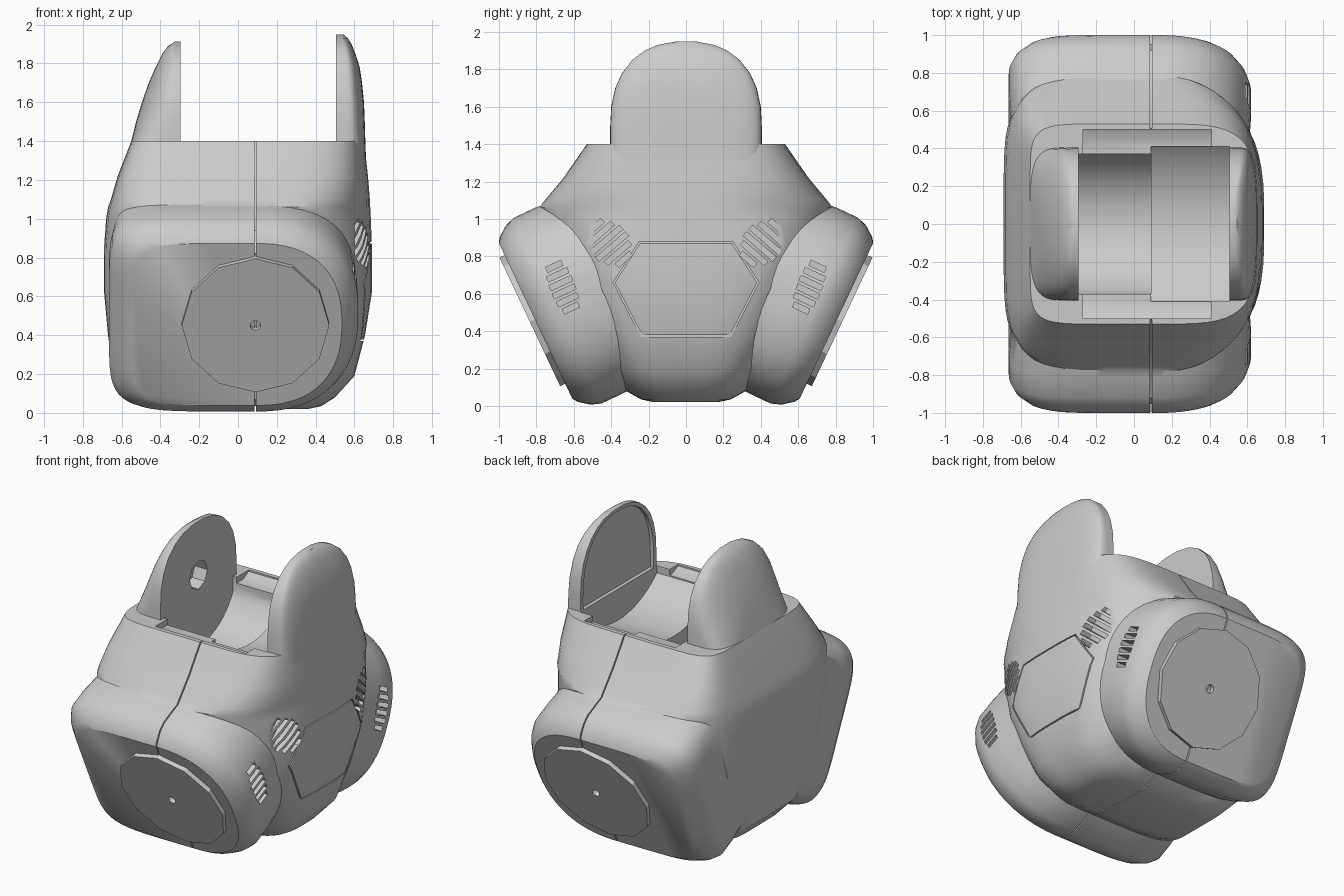
import bpy, bmesh, math
from mathutils import Vector

if "Cube" in bpy.data.objects:
    bpy.data.objects.remove(bpy.data.objects["Cube"])

SEAM = 0.09
grey = bpy.data.materials.new("plain grey")
grey.use_nodes = True
grey.diffuse_color = (0.6, 0.6, 0.6, 1)
grey.node_tree.nodes["Principled BSDF"].inputs["Base Color"].default_value = (0.6, 0.6, 0.6, 1)


def loft(name, rings):
    """Skin a list of equal-length rings and close both ends."""
    bm = bmesh.new()
    loops = [[bm.verts.new(p) for p in ring] for ring in rings]
    n = len(loops[0])
    for a, b in zip(loops, loops[1:]):
        for i in range(n):
            j = (i + 1) % n
            bm.faces.new((a[i], a[j], b[j], b[i]))
    bm.faces.new(loops[0])
    bm.faces.new(loops[-1])
    bmesh.ops.recalc_face_normals(bm, faces=bm.faces)
    me = bpy.data.meshes.new(name)
    bm.to_mesh(me)
    bm.free()
    ob = bpy.data.objects.new(name, me)
    bpy.context.collection.objects.link(ob)
    me.materials.append(grey)
    return ob


def prism(name, outline, x0, x1):
    """Extrude a (y, z) outline along x."""
    return loft(name, [[(x, y, z) for y, z in outline] for x in (x0, x1)])


def boolean(ob, other, op="DIFFERENCE"):
    """Apply a boolean and discard the helper."""
    mod = ob.modifiers.new("cut", "BOOLEAN")
    mod.operation, mod.object, mod.solver = op, other, "EXACT"
    bpy.context.view_layer.update()
    dg = bpy.context.evaluated_depsgraph_get()
    me = bpy.data.meshes.new_from_object(ob.evaluated_get(dg))
    ob.modifiers.clear()
    ob.data = me
    bpy.data.objects.remove(other)


def smooth(ob, angle=32):
    bpy.ops.object.select_all(action="DESELECT")
    ob.select_set(True)
    bpy.context.view_layer.objects.active = ob
    bpy.ops.object.shade_smooth_by_angle(angle=math.radians(angle))


def rounded(left, right, half, p_left, p_right, n=56):
    """Lopsided superellipse: squarer on the left, rounder on the right."""
    pts = []
    for i in range(n):
        t = 2 * math.pi * (i + 0.5) / n
        c, s = math.cos(t), math.sin(t)
        a, p = (right, p_right) if c > 0 else (left, p_left)
        pts.append((math.copysign(a * abs(c) ** (2 / p), c),
                    math.copysign(half * abs(s) ** (2 / p), s)))
    return pts


# Main body: sections stacked in height (z, min x, max x, half depth, right squareness)
sections = [(0.02, -.40, .36, .17, 3), (0.035, -.46, .43, .24, 3), (0.08, -.54, .50, .32, 3.2),
            (0.19, -.64, .60, .39, 3.4), (0.4, -.67, .655, .5, 3.4), (0.62, -.69, .69, .6, 3.4),
            (0.86, -.69, .69, .705, 3), (1.0, -.68, .685, .765, 2.6), (1.06, -.67, .682, .785, 2.5),
            (1.1, -.655, .68, .755, 2.8), (1.22, -.62, .67, .655, 3.4), (1.4, -.55, .65, .53, 4.2)]
body = loft("body", [[(SEAM + x, y, z) for x, y in rounded(SEAM - lo, hi - SEAM, half, 2 * p, p)]
                     for z, lo, hi, half, p in sections])

# Tilted round-faced pods, front and back
tilt = math.atan2(0.33, 0.7)
for side in (-1, 1):
    centre = Vector((SEAM, side * 0.835, 0.45))
    up = Vector((0, side * math.sin(tilt), math.cos(tilt)))
    out = Vector((0, side * math.cos(tilt), -math.sin(tilt)))

    def pod_ring(depth, s, shape):
        return [centre + Vector((u * s, 0, 0)) + up * (v * s) + out * depth for u, v in shape]

    shape = [(u, v if v > 0 else v * 1.035) for u, v in rounded(0.755, 0.53, 0.54, 6, 2.4)]
    steps = [(-.03, .84), (-.05, .89), (-.105, .965), (-.16, 1), (-.28, 1), (-.45, .98)]
    boolean(body, loft("pod", [pod_ring(d, s, shape) for d, s in steps]), "UNION")

    # Round cover plate with a small centre hole
    circle = [(math.cos(math.pi * i / 6), math.sin(math.pi * i / 6)) for i in range(12)]
    disc = loft("back_cover" if side > 0 else "front_cover",
                [pod_ring(d, 0.38, circle) for d in (-.07, 0)])
    boolean(disc, loft("hole", [pod_ring(d, 0.027, circle) for d in (-.05, .05)]))

# Curved trough between the uprights, with a shallow ledge at the rim
for x0, x1, half, r, zc in ((-.295, SEAM + .001, .37, .41, 1.48), (SEAM, .505, .41, .6, 1.79)):
    reach = math.asin(half / r)
    arc = [(r * math.sin(reach * k / 10), zc - r * math.cos(reach * k / 10)) for k in range(10, -11, -1)]
    boolean(body, prism("trough", arc + [(-half, 1.7), (half, 1.7)], x0, x1))
ledge = [(-.5, 1.6), (-.5, 1.39), (-.44, 1.36), (.44, 1.36), (.5, 1.39), (.5, 1.6)]
boolean(body, prism("ledge", ledge, -.27, .41))

# Shallow seam groove between the two halves
inner = [(.15, .045), (.3, .11), (.38, .11), (.53, .035), (.6, .07), (.95, .82), (.92, .94), (.77, 1.03),
         (.51, 1.37), (.49, 1.5)]
inner += [(-y, z) for y, z in reversed(inner)]
seam = prism("seam", [(-2, -1), (2, -1), (2, 3), (-2, 3)], SEAM - .004, SEAM + .004)
boolean(seam, prism("seam_core", inner, 0, .2))
boolean(body, seam)

# Six-sided panel line on the left side
hexagon = [(-.25, .88), (.25, .88), (.39, .66), (.24, .37), (-.24, .37), (-.39, .66)]
ring = prism("panel_line", hexagon, .63, .8)
boolean(ring, prism("panel_core", [(y * .975, .63 + (z - .63) * .968) for y, z in hexagon], .5, .9))
boolean(body, ring)

# Slanted vent slots on the left side
vents = [((.41, .87), (-.75, .65), (-.65, -.72), (.11, .17, .21, .21, .17, .1), .6),
         ((.66, .635), (-.9, .42), (-.37, -.93), (.09, .12, .13, .13, .12, .09), .54)]
for side in (-1, 1):
    for (cy, cz), (ay, az), (sy, sz), lengths, depth in vents:
        for k, length in enumerate(lengths):
            off = (k - 2.5) * 0.048
            y, z, h, w = cy + sy * off, cz + sz * off, length / 2, 0.015
            slot = [(side * (y + ay * h * a + sy * w * b), z + az * h * a + sz * w * b)
                    for a, b in ((-1, -1), (1, -1), (1, 1), (-1, 1))]
            boolean(body, prism("slot", slot, depth, .8))
smooth(body)


# Uprights: D-shaped sections stacked in height, narrowing to a round top
def half_width(z, top):
    return .405 * (1 - max(0, (z - 1.5) / (top - 1.5)) ** 2.35) ** (1 / 2.35)


def upright(name, inner, rim, top, rows):
    rings = []
    for z, outer, p in rows:
        w = half_width(z, top)
        edge = inner + rim * min(1, abs(outer - inner) / abs(2 * rim))
        ring = [(inner, w, z)]
        for i in range(25):
            t = math.pi * i / 24
            c, s = math.cos(t), math.sin(t)
            ring.append((edge + (outer - edge) * max(s, 0) ** (2 / p),
                         math.copysign(w * abs(c) ** (2 / p), c), z))
        rings.append(ring + [(inner, -w, z)])
    return loft(name, rings)


left = upright("left_upright", .505, .05, 1.95,
               [(1.15, .665, 3.5), (1.4, .656, 3.4), (1.5, .653, 3.2), (1.6, .649, 3), (1.7, .639, 2.8),
                (1.78, .627, 2.6), (1.85, .605, 2.4), (1.9, .585, 2.2), (1.93, .566, 2), (1.948, .545, 2)])
recess = [(-.375, 1.36), (.375, 1.36)]
recess += [(.93 * half_width(z, 1.95), z - .02) for z in (1.5, 1.6, 1.7, 1.8, 1.87, 1.92, 1.945)]
recess += [(-y, z) for y, z in reversed(recess[2:])]
boolean(left, prism("recess", recess, .4, .53))

right = upright("right_upright", -.295, -.03, 1.915,
                [(1.15, -.625, 5), (1.3, -.58, 5), (1.4, -.55, 4.2), (1.5, -.525, 3), (1.6, -.495, 2.4),
                 (1.7, -.46, 2.2), (1.78, -.425, 2.1), (1.85, -.39, 2), (1.89, -.36, 2), (1.913, -.325, 2)])
socket = [(.095 * math.cos(math.pi * i / 4), 1.55 + .095 * math.sin(math.pi * i / 4)) for i in range(8)]
boolean(right, prism("socket", socket, -.39, -.2))
for ob in (left, right):
    smooth(ob)
